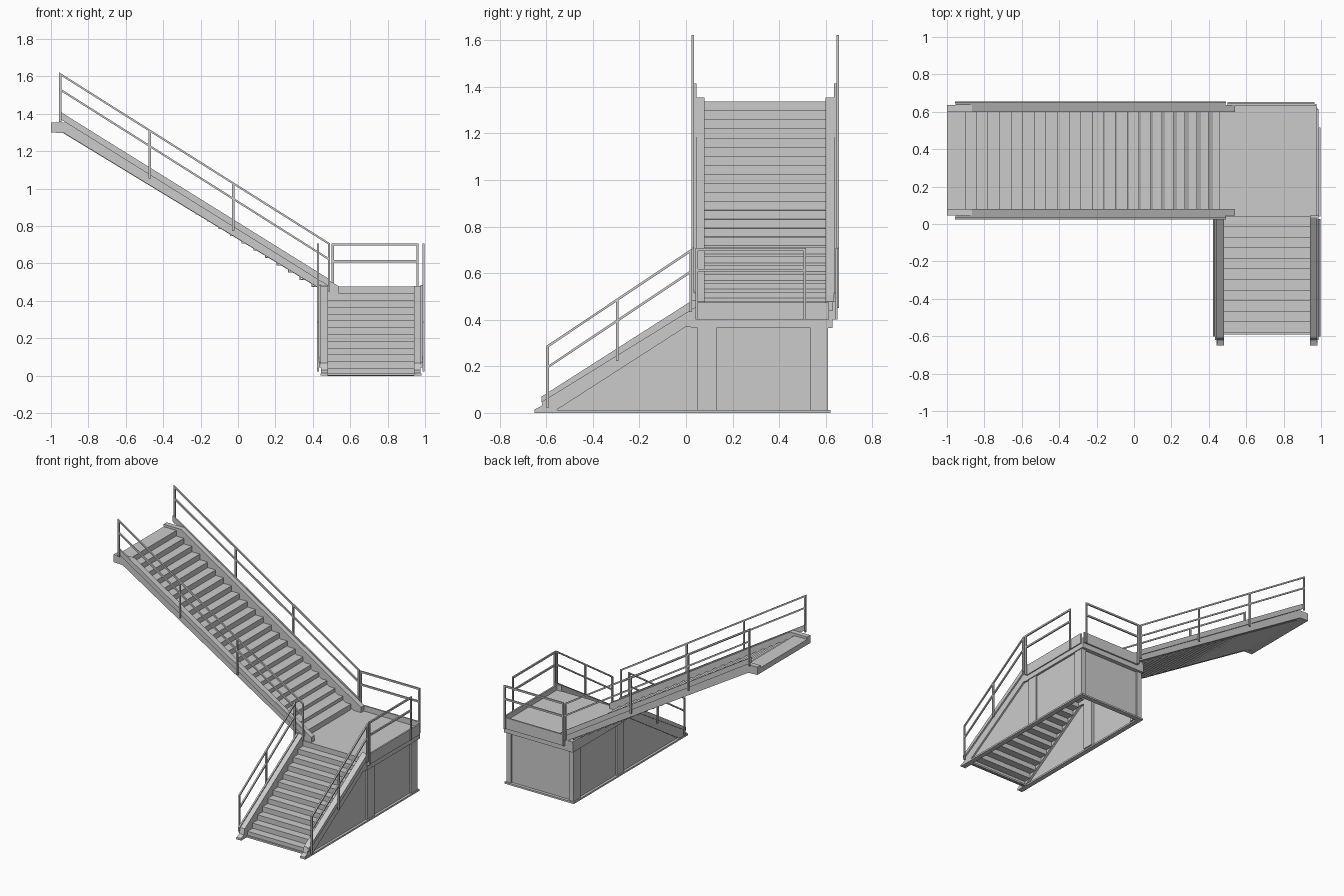
import bpy, bmesh
from mathutils import Vector

cube = bpy.data.objects.get("Cube")
if cube:
    bpy.data.objects.remove(cube)

steel = bpy.data.materials.new("light_grey_steel")
steel.use_nodes = True
grey = (0.6, 0.6, 0.6, 1)
steel.diffuse_color = grey
steel.node_tree.nodes["Principled BSDF"].inputs["Base Color"].default_value = grey


def finish(name, bm):
    bmesh.ops.recalc_face_normals(bm, faces=bm.faces)
    mesh = bpy.data.meshes.new(name)
    bm.to_mesh(mesh)
    bm.free()
    mesh.materials.append(steel)
    obj = bpy.data.objects.new(name, mesh)
    bpy.context.collection.objects.link(obj)
    return obj


def prism(name, points, axis, a, b):
    """Extrude a side profile (run, z) from a to b along the x or y axis."""
    bm = bmesh.new()
    def place(d):
        return [bm.verts.new((d, u, z) if axis == "x" else (u, d, z)) for u, z in points]
    near, far = place(a), place(b)
    bm.faces.new(near)
    bm.faces.new(far)
    for i in range(len(near)):
        j = (i + 1) % len(near)
        bm.faces.new((near[i], near[j], far[j], far[i]))
    return finish(name, bm)


def box(name, x0, x1, y0, y1, z0, z1):
    return prism(name, [(x0, z0), (x1, z0), (x1, z1), (x0, z1)], "y", y0, y1)


def railing(name, axis, d, top, mid_drop, posts, post_len):
    """Top and middle rails between two (run, z) ends, with upright posts."""
    t, w = 0.006, 0.005
    (u0, z0), (u1, z1) = top
    for label, drop in (("top_rail", 0), ("middle_rail", mid_drop)):
        a, b = z0 - drop, z1 - drop
        prism(f"{name}_{label}", [(u0, a - t), (u1, b - t), (u1, b + t), (u0, a + t)],
              axis, d - w, d + w)
    for u in posts:
        z = z0 + (z1 - z0) * (u - u0) / (u1 - u0)
        prism(f"{name}_post", [(u - t, z - post_len), (u + t, z - post_len), (u + t, z), (u - t, z)],
              axis, d - w, d + w)


def steps(name, axis, start, z, run, rise, count, a, b):
    """Folded plate of risers and treads."""
    t = 0.006 if run > 0 else -0.006
    upper, lower = [], []
    for i in range(count):
        u = start + run * i
        upper += [(u, z + rise * i), (u, z + rise * (i + 1))]
        lower += [(u + t, z + rise * i - 0.006), (u + t, z + rise * (i + 1) - 0.006)]
    end = start + run * count
    upper.append((end, z + rise * count))
    lower.append((end, z + rise * count - 0.006))
    prism(name, upper + lower[::-1], axis, a, b)


# Lower flight
CX = 0.71
steps("lower_steps", "x", -0.58, 0.003, 0.0564, 0.0364, 12, CX - 0.232, CX + 0.232)
lower_stringer = [(-0.65, 0), (-0.65, 0.015), (-0.62, 0.03), (-0.61, 0.068), (0.035, 0.48),
                  (0.045, 0.48), (0.045, 0.365), (0, 0.37), (-0.56, 0.01), (-0.56, 0)]
lower_strip = [(-0.62, 0.045), (-0.62, 0.07), (0.03, 0.485), (0.045, 0.485), (0.045, 0.455)]
panel = [(-0.56, 0.01), (0, 0.375), (0.6, 0.375), (0.6, 0.01)]
for side, s in (("right", -1), ("left", 1)):
    prism(f"lower_{side}_stringer", lower_stringer, "x", CX + s * 0.23, CX + s * 0.265)
    prism(f"lower_{side}_edge_strip", lower_strip, "x", CX + s * 0.265, CX + s * 0.276)
    railing(f"lower_{side}", "x", CX + s * 0.282, [(-0.6, 0.282), (0.026, 0.7)], 0.09,
            (-0.595, -0.295, 0.02), 0.262)
    # Side wall with columns and base bar
    prism(f"{side}_wall_panel", panel, "x", CX + s * 0.247, CX + s * 0.253)
    for y0, y1 in ((0.05, 0.13), (0.535, 0.61)):
        box(f"{side}_column", *sorted((CX + s * 0.225, CX + s * 0.262)), y0, y1, 0.01, 0.37)
    box(f"{side}_base_bar", *sorted((CX + s * 0.235, CX + s * 0.27)), -0.65, 0.62, 0, 0.012)
    box(f"{side}_landing_beam", *sorted((CX + s * 0.23, CX + s * 0.268)), 0.045, 0.625, 0.365, 0.439)

# Landing and back wall
box("landing_deck", CX - 0.268, CX + 0.268, 0.04, 0.63, 0.428, 0.44)
box("back_landing_beam", CX - 0.268, CX + 0.268, 0.59, 0.628, 0.365, 0.438)
box("back_wall_panel", CX - 0.25, CX + 0.25, 0.593, 0.599, 0.01, 0.37)
box("back_base_bar", CX - 0.27, CX + 0.27, 0.585, 0.62, 0, 0.012)
box("front_base_bar", CX - 0.27, CX + 0.27, -0.59, -0.565, 0, 0.012)
box("back_toe_plate", 0.5, 0.975, 0.63, 0.641, 0.4, 0.478)
box("left_toe_plate", 0.975, 0.986, 0.045, 0.615, 0.4, 0.475)
railing("landing_back", "y", 0.646, [(0.5, 0.702), (0.966, 0.702)], 0.09, (0.506, 0.96), 0.3)
railing("landing_left", "x", 0.991, [(0.04, 0.702), (0.516, 0.702)], 0.09, (0.046, 0.51), 0.3)

# Upper flight
CY = 0.34
steps("upper_steps", "y", 0.46, 0.44, -0.062, 0.039, 23, CY - 0.262, CY + 0.262)
box("upper_threshold", -1, -0.9, CY - 0.262, CY + 0.262, 1.3, 1.338)
prism("upper_soffit", [(-0.94, 1.3), (0.46, 0.45), (0.46, 0.456), (-0.94, 1.306)],
      "y", CY - 0.262, CY + 0.262)
upper_stringer = [(-1, 1.3), (-1, 1.355), (-0.865, 1.355), (0.49, 0.507), (0.54, 0.478),
                  (0.54, 0.44), (0.48, 0.44), (-0.93, 1.297)]
upper_strip = [(-0.955, 1.375), (-0.955, 1.414), (0.49, 0.515), (0.49, 0.475)]
for side, s in (("front", -1), ("back", 1)):
    prism(f"upper_{side}_stringer", upper_stringer, "y", CY + s * 0.26, CY + s * 0.295)
    prism(f"upper_{side}_edge_strip", upper_strip, "y", CY + s * 0.295, CY + s * 0.306)
    railing(f"upper_{side}", "y", CY + s * 0.311, [(-0.956, 1.616), (0.492, 0.702)], 0.083,
            (-0.95, -0.472, -0.026, 0.486), 0.255)
